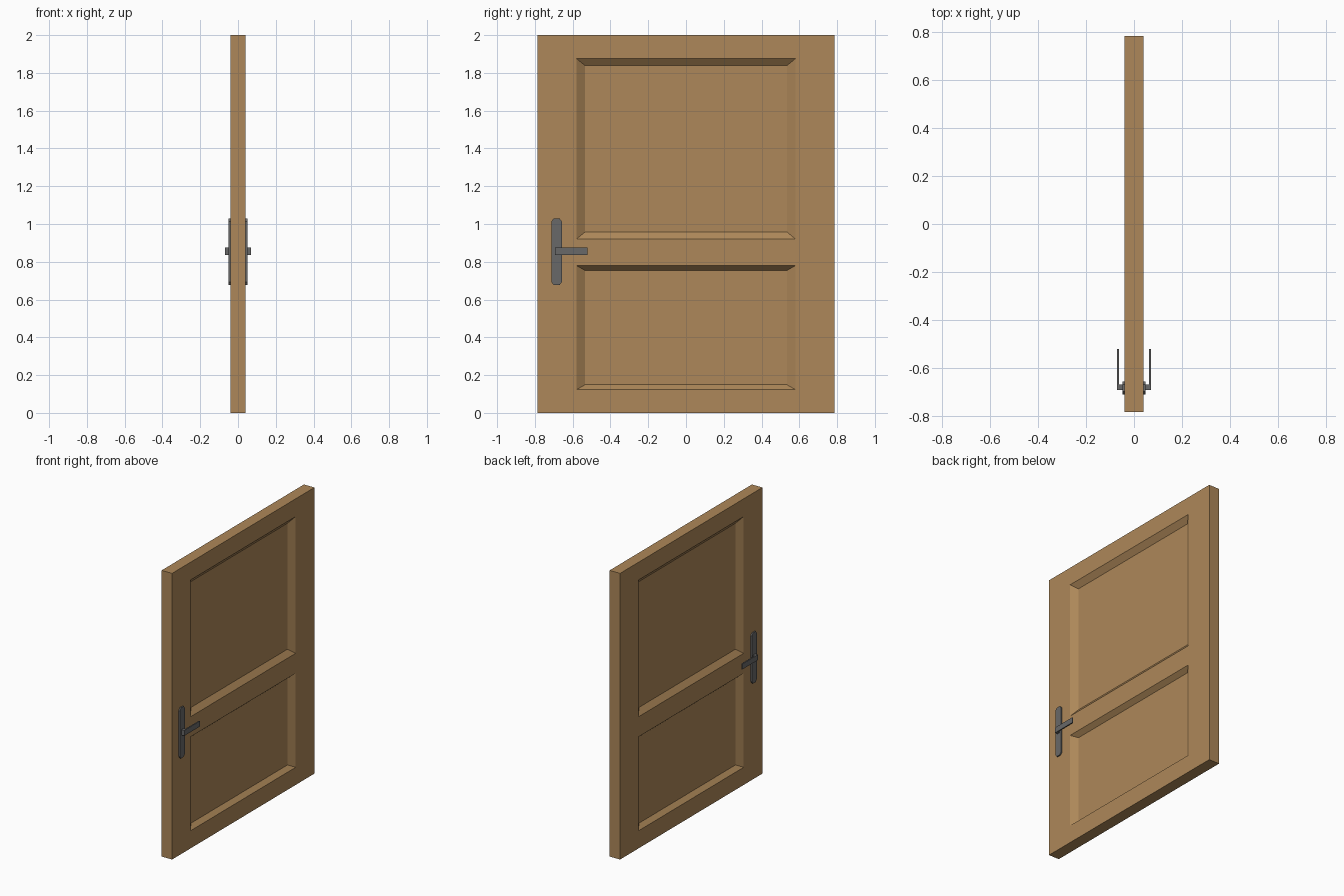
import bpy, bmesh

if "Cube" in bpy.data.objects:
    bpy.data.objects.remove(bpy.data.objects["Cube"])


def material(name, rgb):
    m = bpy.data.materials.new(name)
    m.use_nodes = True
    m.diffuse_color = (*rgb, 1)
    m.node_tree.nodes["Principled BSDF"].inputs["Base Color"].default_value = (*rgb, 1)
    return m


wood = material("oak wood", (0.42, 0.245, 0.1))
metal = material("dark grey metal", (0.14, 0.14, 0.14))


def finish(bm, name, mat):
    """Turn a half model (x > 0) into an object mirrored to both door sides."""
    bmesh.ops.recalc_face_normals(bm, faces=bm.faces)
    mesh = bpy.data.meshes.new(name)
    bm.to_mesh(mesh)
    bm.free()
    mesh.materials.append(mat)
    ob = bpy.data.objects.new(name, mesh)
    bpy.context.collection.objects.link(ob)
    mirror = ob.modifiers.new("both_sides", "MIRROR")
    mirror.use_axis = (True, False, False)
    mirror.merge_threshold = 0.0005
    return ob


def prism(name, outline, offset):
    """Extrude a flat outline of 3D points by an offset vector."""
    bm = bmesh.new()
    face = bm.faces.new([bm.verts.new(p) for p in outline])
    top = bmesh.ops.extrude_face_region(bm, geom=[face], use_keep_orig=True)
    verts = [v for v in top["geom"] if isinstance(v, bmesh.types.BMVert)]
    bmesh.ops.translate(bm, verts=verts, vec=offset)
    return finish(bm, name, metal)


# Door leaf: a framed side face with two sunken, bevelled panels
HALF, RECESS = 0.04, 0.031
ys = (-0.786, -0.58, 0.58, 0.786)
zs = (0, 0.123, 0.78, 0.92, 1.876, 2)
bm = bmesh.new()
grid = [[bm.verts.new((HALF, y, z)) for y in ys] for z in zs]
panels = []
for r in range(len(zs) - 1):
    for c in range(len(ys) - 1):
        f = bm.faces.new((grid[r][c], grid[r][c + 1], grid[r + 1][c + 1], grid[r + 1][c]))
        if c == 1 and r in (1, 3):
            panels.append((f, 0.026 if r == 1 else 0.038))
rim = [e for e in bm.edges if e.is_boundary]
for f, margin in panels:
    inner = bmesh.ops.extrude_discrete_faces(bm, faces=[f])["faces"][0]
    mid = inner.calc_center_median()
    for v in inner.verts:
        v.co.x -= RECESS
        v.co.y += -0.046 if v.co.y > mid.y else 0.046
        v.co.z += -margin if v.co.z > mid.z else margin
edge = bmesh.ops.extrude_edge_only(bm, edges=rim)
for v in edge["geom"]:
    if isinstance(v, bmesh.types.BMVert):
        v.co.x = 0
finish(bm, "door_leaf", wood)

# Handle backplates with clipped corners
y0, y1, z0, z1, cy, cz = -0.713, -0.657, 0.676, 1.03, 0.013, 0.017
plate = [(y0 + cy, z0), (y1 - cy, z0), (y1, z0 + cz), (y1, z1 - cz),
         (y1 - cy, z1), (y0 + cy, z1), (y0, z1 - cz), (y0, z0 + cz)]
prism("handle_backplates", [(HALF, y, z) for y, z in plate], (0.009, 0, 0))

# Lever handles: a short neck bent into a flat bar
lever = [(0.045, -0.693), (0.07, -0.693), (0.07, -0.522),
         (0.062, -0.522), (0.062, -0.67), (0.045, -0.67)]
prism("lever_handles", [(x, y, 0.837) for x, y in lever], (0, 0, 0.038))
